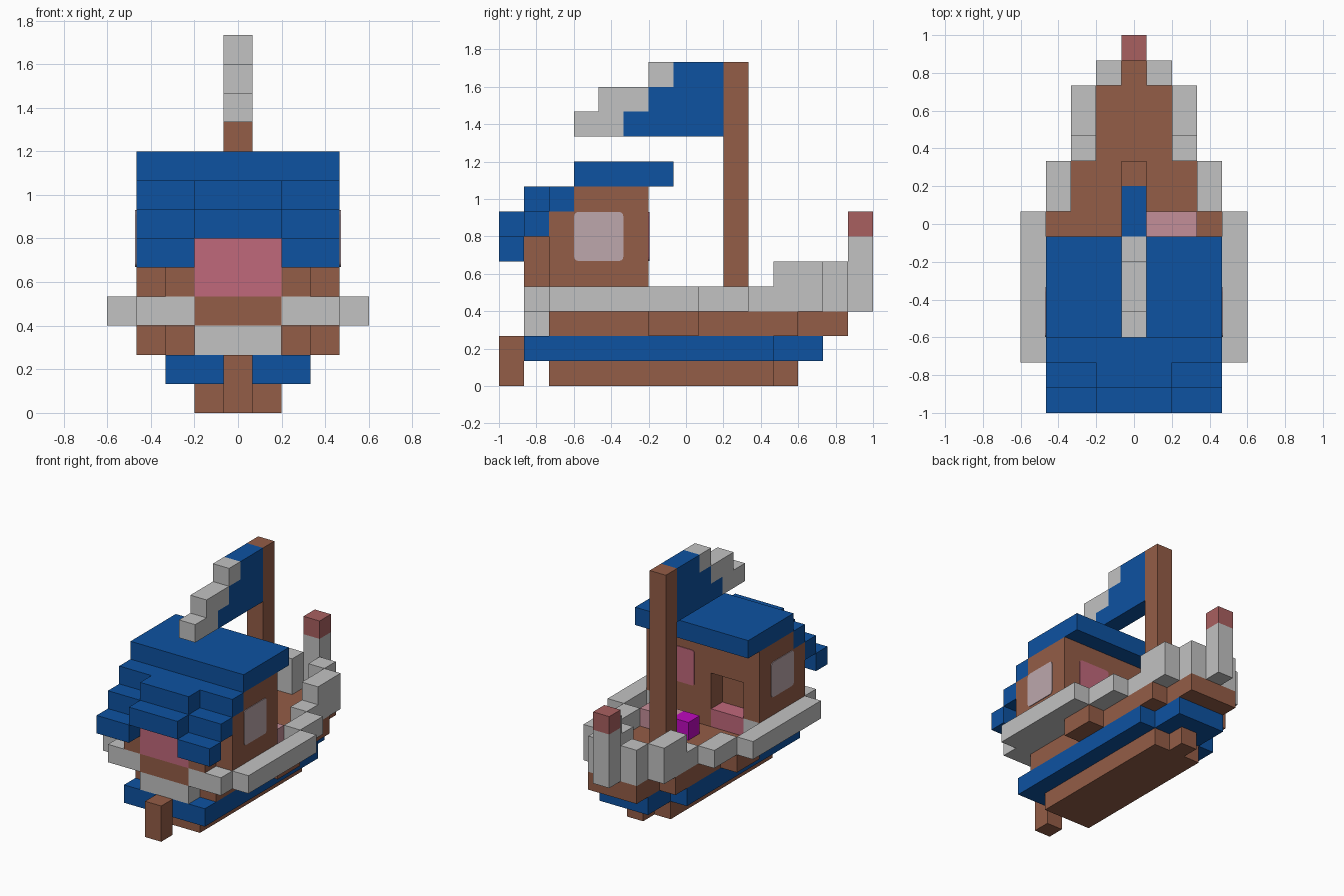
import bpy, bmesh, math
from mathutils import Vector

if "Cube" in bpy.data.objects:
    bpy.data.objects.remove(bpy.data.objects["Cube"])

U = 2 / 15  # edge of one cube


def material(name, r, g, b):
    def lin(c):
        c /= 255
        return c / 12.92 if c <= 0.04045 else ((c + 0.055) / 1.055) ** 2.4
    m = bpy.data.materials.new(name)
    m.diffuse_color = (lin(r), lin(g), lin(b), 1)
    m.use_nodes = True
    m.node_tree.nodes["Principled BSDF"].inputs["Base Color"].default_value = m.diffuse_color
    return m


BROWN = material("brown wood", 148, 93, 71)
BLUE = material("blue", 13, 82, 161)
GRAY = material("light gray", 194, 194, 194)
PINK = material("pink", 192, 104, 123)
RED = material("dull red", 169, 96, 96)
PALE = material("pale pink", 196, 142, 152)
GLASS = material("window glass", 189, 167, 172)
MAGENTA = material("magenta", 190, 10, 190)

cells, colours = {}, {}


def block(part, mat, x, y, z, mirror=False):
    """Fill inclusive cube ranges; x counts from the centre, y from the stern."""
    colours[part] = mat
    for i in range(x[0], x[1] + 1):
        for j in range(y[0], y[1] + 1):
            for k in range(z[0], z[1] + 1):
                cells[i, j, k] = part
                if mirror:
                    cells[-i, j, k] = part


# Hull, from the keel upwards
block("keel", BROWN, (-1, 1), (2, 10), (0, 0))
block("keel", BROWN, (0, 0), (11, 11), (0, 0))
block("rudder", BROWN, (0, 0), (0, 0), (0, 1))
block("lower_hull", BLUE, (-2, 2), (1, 10), (1, 1))
block("lower_hull", BLUE, (-1, 1), (11, 12), (1, 1))
block("deck", BROWN, (-2, 2), (2, 11), (2, 2))
block("deck", BROWN, (-3, 3), (6, 7), (2, 2))
block("deck", BROWN, (-1, 1), (12, 13), (2, 2))
block("stern_beam", GRAY, (-1, 1), (1, 1), (2, 2))

# Stepped rail, mirrored left and right
block("rail", GRAY, (2, 3), (1, 1), (3, 3), True)
block("rail", GRAY, (3, 4), (2, 5), (3, 3), True)
block("rail", GRAY, (4, 4), (6, 7), (3, 3), True)
block("rail", GRAY, (3, 3), (8, 9), (3, 3), True)
block("rail", GRAY, (2, 2), (10, 10), (3, 3), True)
block("rail", GRAY, (2, 2), (11, 12), (3, 4), True)
block("rail", GRAY, (1, 1), (13, 13), (3, 4), True)
block("bow_post", GRAY, (0, 0), (14, 14), (3, 5))
block("bow_post_cap", RED, (0, 0), (14, 14), (6, 6))

# Cabin with stern window and a doorway holding a seat
block("cabin", BROWN, (-2, 2), (2, 5), (3, 3))
block("cabin", BROWN, (-1, 1), (1, 1), (3, 6))
block("cabin", BROWN, (-2, 2), (1, 1), (4, 5))
block("cabin", BROWN, (-3, 3), (2, 2), (4, 6))
block("cabin", BROWN, (-3, 3), (3, 5), (4, 7))
block("stern_window", PINK, (-1, 1), (1, 1), (4, 5))
for i in (-2, -1):
    for k in (4, 5):
        del cells[i, 5, k]
block("door_seat", PINK, (-2, -1), (5, 5), (3, 3))

# Roof stepping down over the stern
block("roof", BLUE, (-3, 3), (3, 6), (8, 8))
block("roof", BLUE, (-3, 3), (2, 2), (7, 7))
block("roof", BLUE, (-1, 1), (1, 1), (7, 7))
block("roof", BLUE, (-1, 1), (0, 0), (6, 6))
block("roof", BLUE, (2, 3), (1, 1), (6, 6), True)
block("roof", BLUE, (2, 3), (0, 0), (5, 5), True)

# Mast and sail with a stepped edge
block("mast", BROWN, (0, 0), (9, 9), (3, 12))
for k, edge, first in ((10, 3, 5), (11, 4, 6), (12, 6, 7)):
    block("sail_edge", GRAY, (0, 0), (edge, first - 1), (k, k))
    block("sail", BLUE, (0, 0), (first, 8), (k, k))

# Cargo on deck
block("deck_bench", PALE, (1, 2), (7, 7), (3, 3))
block("deck_box", MAGENTA, (0, 0), (7, 7), (3, 3))


def finish(name, bm, mat):
    bmesh.ops.remove_doubles(bm, verts=bm.verts, dist=1e-5)
    mesh = bpy.data.meshes.new(name)
    bm.to_mesh(mesh)
    bm.free()
    mesh.materials.append(mat)
    bpy.context.collection.objects.link(bpy.data.objects.new(name, mesh))


# Make each part from the exposed faces of its cubes
for part, mat in colours.items():
    bm = bmesh.new()
    for cell, owner in cells.items():
        if owner != part:
            continue
        centre = Vector((cell[0] * U, -1 + (cell[1] + 0.5) * U, (cell[2] + 0.5) * U))
        for axis in range(3):
            for side in (-1, 1):
                near = list(cell)
                near[axis] += side
                if tuple(near) in cells:
                    continue
                n, a, b = Vector(), Vector(), Vector()
                n[axis] = side
                a[(axis + 1) % 3] = 1
                b[(axis + 2) % 3] = side
                corners = [n - a - b, n + a - b, n + a + b, n - a + b]
                bm.faces.new([bm.verts.new(centre + c * U / 2) for c in corners])
    finish(part, bm, mat)


def window(name, mat, centre, across, normal):
    """Thin square pane with rounded corners."""
    bm = bmesh.new()
    half, r = U - 0.002, 0.022
    ring = []
    for q in range(4):
        mid = math.radians(45 + 90 * q)
        cx = math.copysign(half - r, math.cos(mid))
        cz = math.copysign(half - r, math.sin(mid))
        for s in range(4):
            t = math.radians(90 * q + 30 * s)
            p = Vector(across) * (cx + r * math.cos(t))
            p.z += cz + r * math.sin(t)
            ring.append(bm.verts.new(Vector(centre) + p))
    face = bm.faces.new(ring)
    new = bmesh.ops.extrude_face_region(bm, geom=[face])["geom"]
    moved = [v for v in new if isinstance(v, bmesh.types.BMVert)]
    bmesh.ops.translate(bm, verts=moved, vec=Vector(normal) * 0.005)
    bmesh.ops.recalc_face_normals(bm, faces=bm.faces)
    finish(name, bm, mat)


# Cabin windows
for s, label in ((-1, "left"), (1, "right")):
    window(label + "_window", GLASS, (s * 3.5 * U, -1 + 4 * U, 6 * U), (0, 1, 0), (s, 0, 0))
window("forward_window", PINK, (1.5 * U, -1 + 6 * U, 6 * U), (1, 0, 0), (0, 1, 0))
